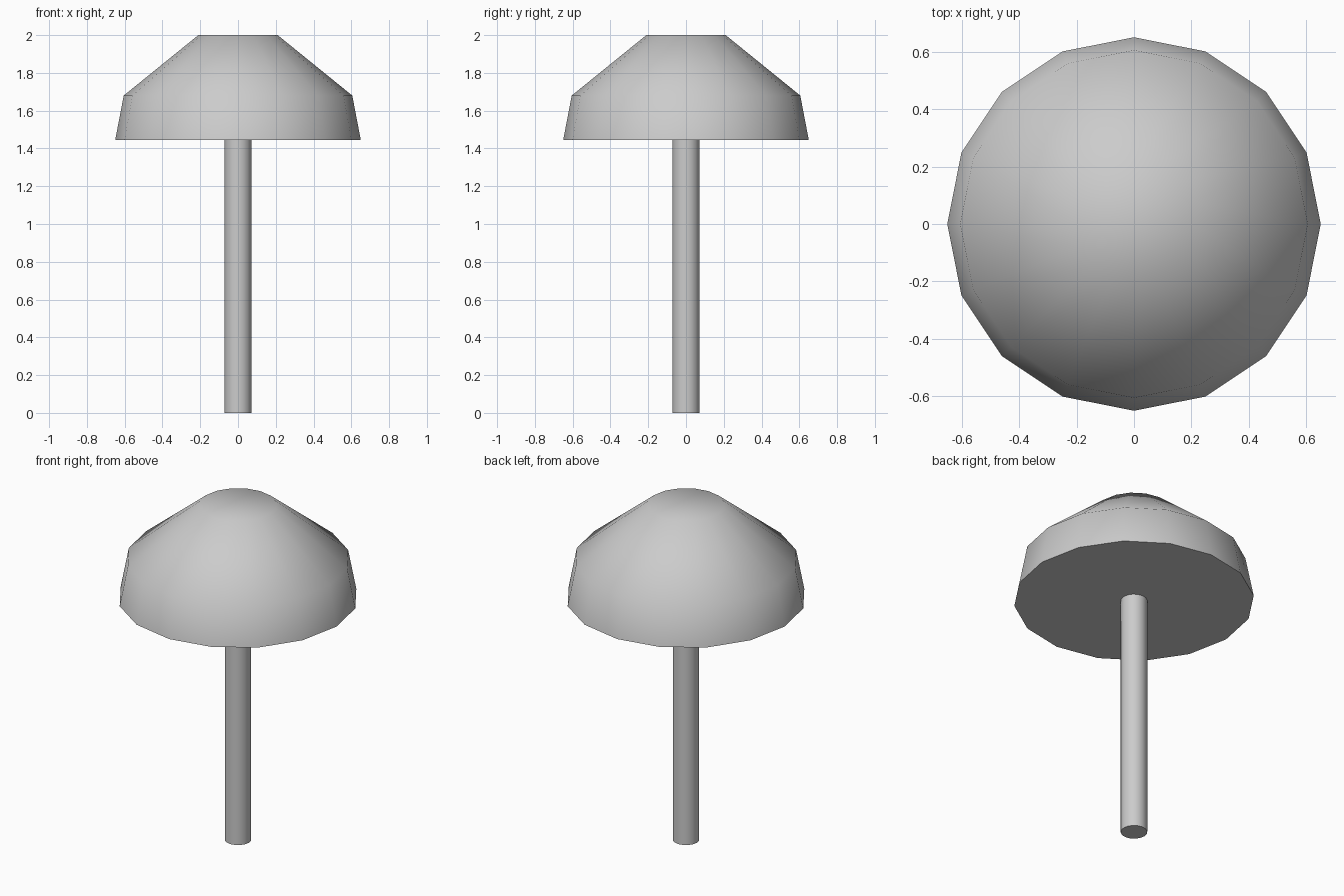
import bpy, bmesh, math

if "Cube" in bpy.data.objects:
    bpy.data.objects.remove(bpy.data.objects["Cube"])

grey = bpy.data.materials.new("light grey")
grey.diffuse_color = (0.6, 0.6, 0.6, 1)
grey.use_nodes = True
grey.node_tree.nodes["Principled BSDF"].inputs["Base Color"].default_value = grey.diffuse_color


def lathe(name, profile, sides):
    """Closed solid from (radius, height) rings, capped at both ends."""
    bm = bmesh.new()
    rings = []
    for r, z in profile:
        rings.append([bm.verts.new((r * math.cos(a), r * math.sin(a), z))
                      for a in (2 * math.pi * i / sides for i in range(sides))])
    for low, high in zip(rings, rings[1:]):
        for i in range(sides):
            j = (i + 1) % sides
            bm.faces.new((low[i], low[j], high[j], high[i]))
    bm.faces.new(rings[0][::-1])
    bm.faces.new(rings[-1])
    mesh = bpy.data.meshes.new(name)
    bm.to_mesh(mesh)
    bm.free()
    mesh.materials.append(grey)
    obj = bpy.data.objects.new(name, mesh)
    bpy.context.collection.objects.link(obj)
    # smooth sides, crisp underside
    bpy.ops.object.select_all(action='DESELECT')
    obj.select_set(True)
    bpy.context.view_layer.objects.active = obj
    bpy.ops.object.shade_smooth_by_angle(angle=math.radians(60))
    return obj


# straight trunk, ending just inside the crown
lathe("trunk", [(0.072, 0), (0.072, 1.46)], 16)

# domed crown with a flat top and underside
lathe("crown", [(0.65, 1.445), (0.605, 1.68), (0.21, 2.0)], 16)
